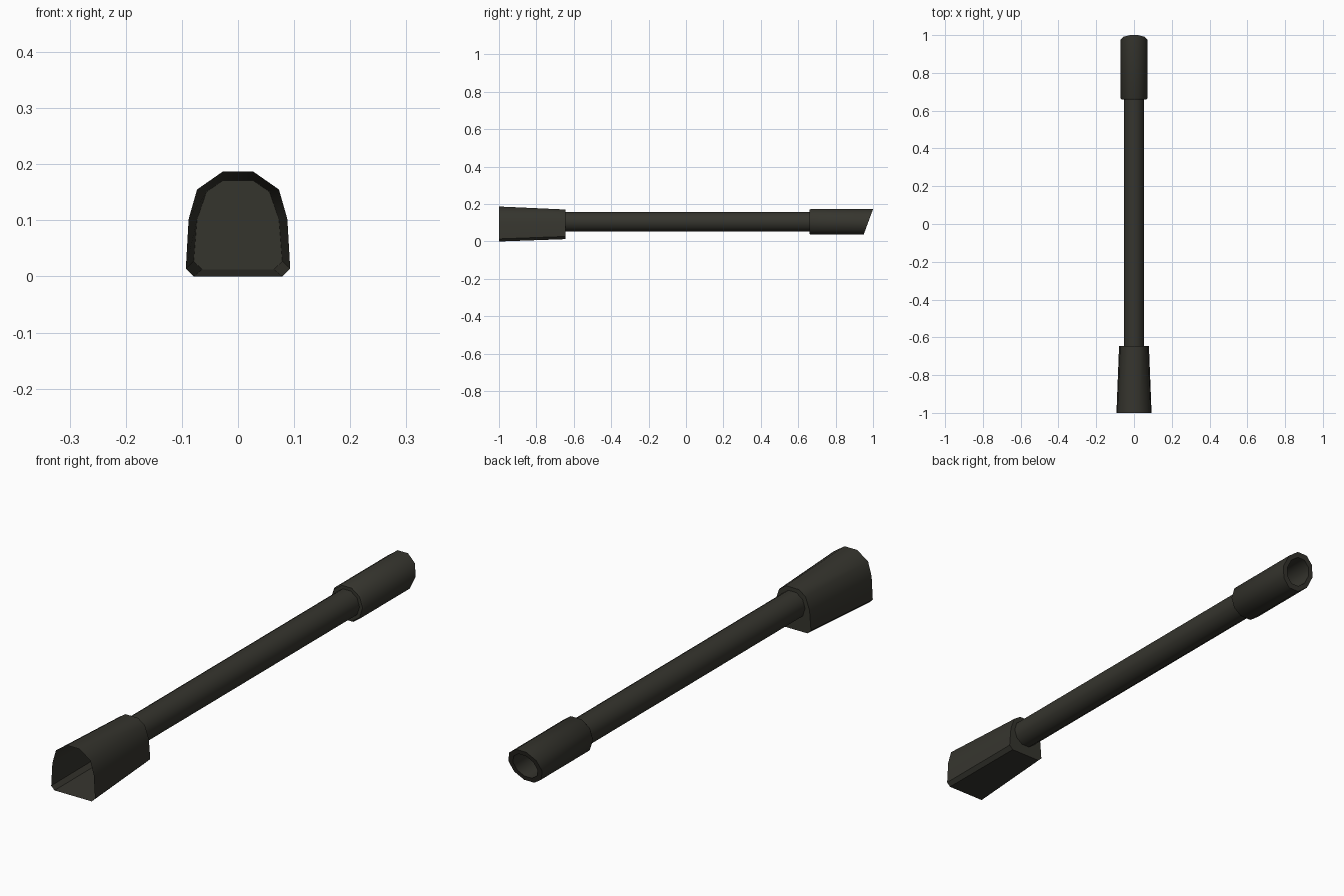
import bpy, bmesh, math

if "Cube" in bpy.data.objects:
    bpy.data.objects.remove(bpy.data.objects["Cube"])

mat = bpy.data.materials.new("dark olive metal")
mat.diffuse_color = (0.036, 0.035, 0.027, 1)
mat.use_nodes = True
mat.node_tree.nodes["Principled BSDF"].inputs["Base Color"].default_value = mat.diffuse_color


def loft(name, rings, cap_start=False, cap_end=False):
    """Skin a list of closed rings of 3D points."""
    bm = bmesh.new()
    vs = [[bm.verts.new(p) for p in ring] for ring in rings]
    n = len(vs[0])
    for a, b in zip(vs, vs[1:]):
        for i in range(n):
            j = (i + 1) % n
            bm.faces.new((a[i], a[j], b[j], b[i]))
    if cap_start:
        bm.faces.new(vs[0][::-1])
    if cap_end:
        bm.faces.new(vs[-1])
    me = bpy.data.meshes.new(name)
    bm.to_mesh(me)
    bm.free()
    me.materials.append(mat)
    ob = bpy.data.objects.new(name, me)
    bpy.context.collection.objects.link(ob)
    bpy.ops.object.select_all(action='DESELECT')
    ob.select_set(True)
    bpy.context.view_layer.objects.active = ob
    bpy.ops.object.shade_smooth_by_angle(angle=math.radians(40))
    return ob


def ring(y, r, slant=0.0, zc=0.105, n=10):
    """Ten-sided ring with a flat top; slant leans it along y."""
    pts = []
    for i in range(n):
        a = 2 * math.pi * (i + 0.5) / n
        x, dz = r * math.sin(a), r * math.cos(a)
        pts.append((x, y + slant * dz, zc + dz))
    return pts


def mirrored(half, y):
    """Close a right-hand half profile across x = 0."""
    full = half + [(-x, z) for x, z in reversed(half)]
    return [(x, y, z) for x, z in full]


# Flared open housing at the front, closed behind by a plate
front = [(0.027, 0.187), (0.073, 0.155), (0.088, 0.102), (0.093, 0.014), (0.079, 0.0)]
back = [(0.027, 0.171), (0.056, 0.151), (0.073, 0.102), (0.079, 0.027), (0.064, 0.0125)]
loft("flared_housing", [mirrored(front, -1.0), mirrored(back, -0.645)], cap_end=True)

# Long tube
loft("tube", [ring(-0.645, 0.054), ring(0.67, 0.054)])

# End sleeve with a slanted mouth and a bore
s = 0.05 / 0.136
loft("end_sleeve", [
    ring(0.66, 0.052), ring(0.66, 0.067), ring(0.667, 0.0715),
    ring(0.975, 0.0715, s), ring(0.975, 0.052, s),
    ring(0.72, 0.052)], cap_end=True)
